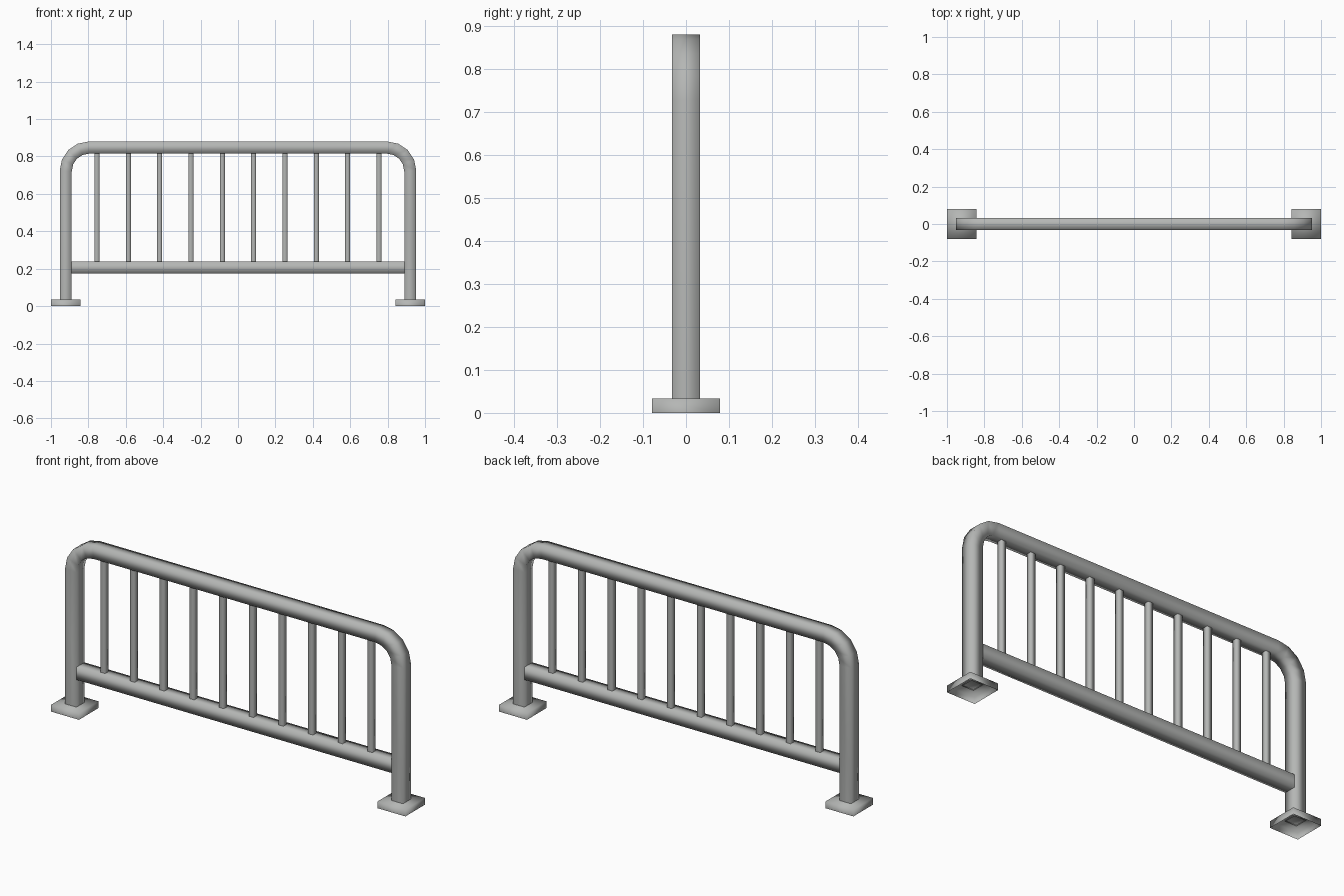
import bpy, bmesh, math
from mathutils import Vector

if "Cube" in bpy.data.objects:
    bpy.data.objects.remove(bpy.data.objects["Cube"])

metal = bpy.data.materials.new("galvanised grey")
metal.diffuse_color = (0.46, 0.47, 0.46, 1)
metal.use_nodes = True
metal.node_tree.nodes["Principled BSDF"].inputs["Base Color"].default_value = metal.diffuse_color


def finish(bm, name):
    bmesh.ops.recalc_face_normals(bm, faces=bm.faces)
    me = bpy.data.meshes.new(name)
    bm.to_mesh(me)
    bm.free()
    me.materials.append(metal)
    for p in me.polygons:      # square tubing, fully smooth shaded
        p.use_smooth = True
    ob = bpy.data.objects.new(name, me)
    bpy.context.collection.objects.link(ob)
    return ob


def square_tube(name, path, h):
    """Sweep a square section (half width h) along (x, z) points in the y = 0 plane."""
    pts = [Vector((x, 0, z)) for x, z in path]
    bm = bmesh.new()
    rings = []
    for i, p in enumerate(pts):
        a = (p - pts[i - 1]).normalized() if i else (pts[1] - p).normalized()
        b = (pts[i + 1] - p).normalized() if i < len(pts) - 1 else a
        t = (a + b).normalized()
        n = Vector((-t.z, 0, t.x)) / t.dot(a)      # mitred in-plane direction
        rings.append([bm.verts.new(p + n * h * u + Vector((0, h * v, 0)))
                      for u, v in ((1, 1), (-1, 1), (-1, -1), (1, -1))])
    for r0, r1 in zip(rings, rings[1:]):
        for k in range(4):
            j = (k + 1) % 4
            bm.faces.new((r0[k], r0[j], r1[j], r1[k]))
    return finish(bm, name)


# bent outer frame: two posts and the top rail
PX, TOP, BEND, H, SEG = 0.921, 0.848, 0.125, 0.032, 4
left = [(-PX, 0.03)]
for i in range(SEG + 1):
    a = math.pi - i * math.pi / 2 / SEG
    left.append((-PX + BEND + BEND * math.cos(a), TOP - BEND + BEND * math.sin(a)))
square_tube("outer_frame", left + [(-x, z) for x, z in reversed(left)], H)

# lower rail between the posts
square_tube("lower_rail", [(-PX + H, 0.206), (PX - H, 0.206)], H)

# upright bars
for i in range(10):
    x = -0.754 + i * 1.508 / 9
    square_tube(f"upright_bar_{i + 1}", [(x, 0.237), (x, TOP - H)], 0.0135)

# square foot plates, open underneath
for side, label in ((-1, "left"), (1, "right")):
    bm = bmesh.new()
    bmesh.ops.create_cube(bm, size=1)
    bmesh.ops.scale(bm, vec=(0.158, 0.158, 0.034), verts=bm.verts)
    bmesh.ops.translate(bm, vec=(side * PX, 0, 0.017), verts=bm.verts)
    bm.normal_update()
    bottom = [f for f in bm.faces if f.normal.z < -0.5]
    bmesh.ops.delete(bm, geom=bottom, context='FACES_ONLY')
    finish(bm, f"foot_plate_{label}")
